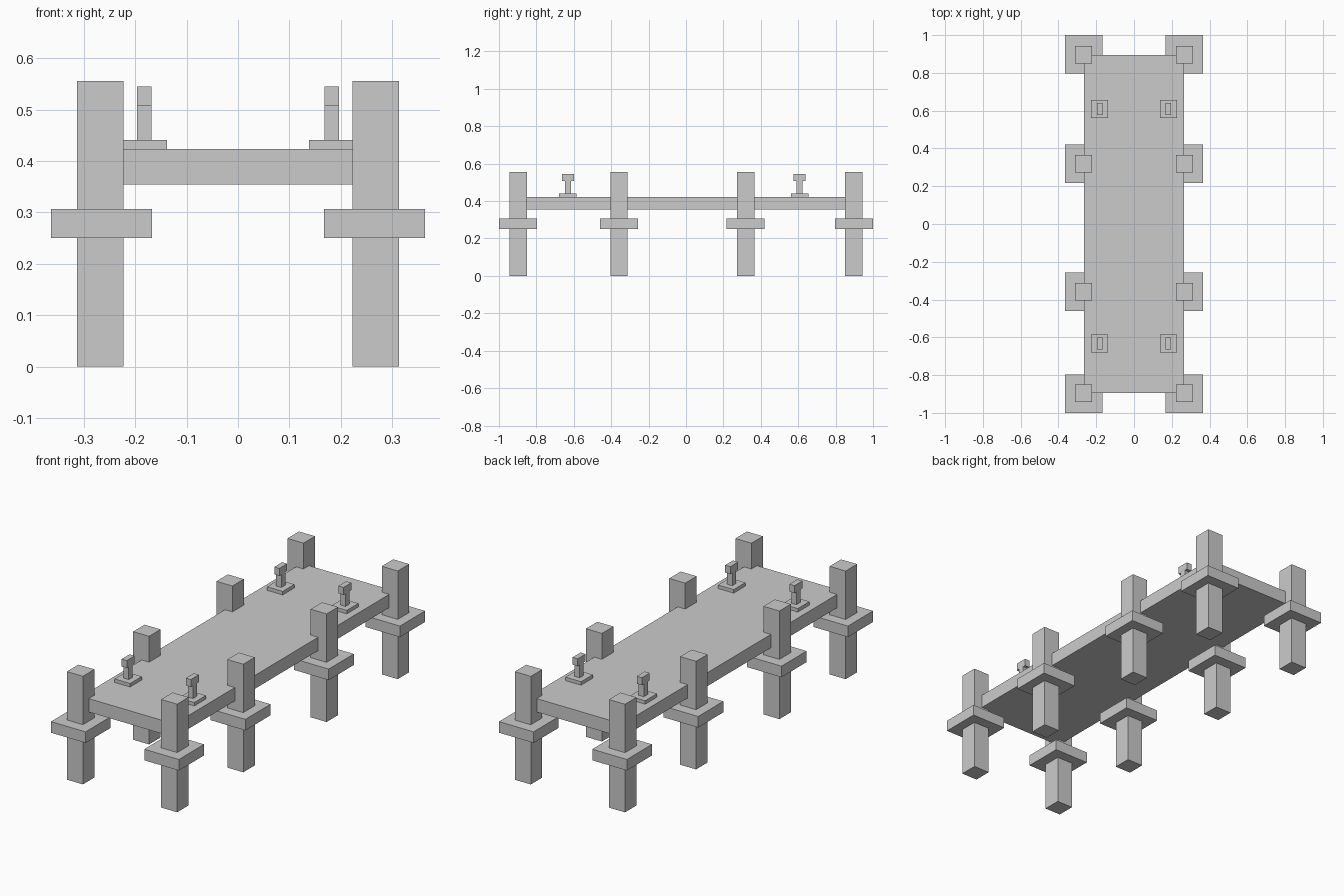
import bpy

if "Cube" in bpy.data.objects:
    bpy.data.objects.remove(bpy.data.objects["Cube"])


def box(name, x, y, z0, z1, sx, sy):
    """Axis-aligned box centred on x, y and spanning z0 to z1."""
    bpy.ops.mesh.primitive_cube_add(size=1, location=(x, y, (z0 + z1) / 2))
    ob = bpy.context.object
    ob.name = name
    ob.scale = (sx, sy, z1 - z0)
    bpy.ops.object.transform_apply(location=False, rotation=False, scale=True)
    return ob


# Walkway slab
box("deck", 0, 0, 0.354, 0.423, 0.53, 1.79)

for side, s in (("left", -1), ("right", 1)):
    # Pilings with square collars below the deck
    for i, y in enumerate((-0.896, -0.358, 0.319, 0.897), 1):
        box(f"{side}_piling_{i}", s * 0.268, y, 0, 0.556, 0.091, 0.093)
        collar_y = -0.898 if i == 1 else 0.898 if i == 4 else y
        box(f"{side}_collar_{i}", s * 0.2655, collar_y, 0.25, 0.307, 0.197, 0.204)

    # Mooring cleats: base plate, stem, crossbar
    for end, y in (("front", -0.632), ("back", 0.608)):
        x = s * 0.1825
        box(f"{side}_{end}_cleat_base", x, y, 0.422, 0.441, 0.089, 0.095)
        box(f"{side}_{end}_cleat_stem", x, y, 0.44, 0.507, 0.029, 0.032)
        box(f"{side}_{end}_cleat_bar", x, y, 0.507, 0.545, 0.029, 0.064)
